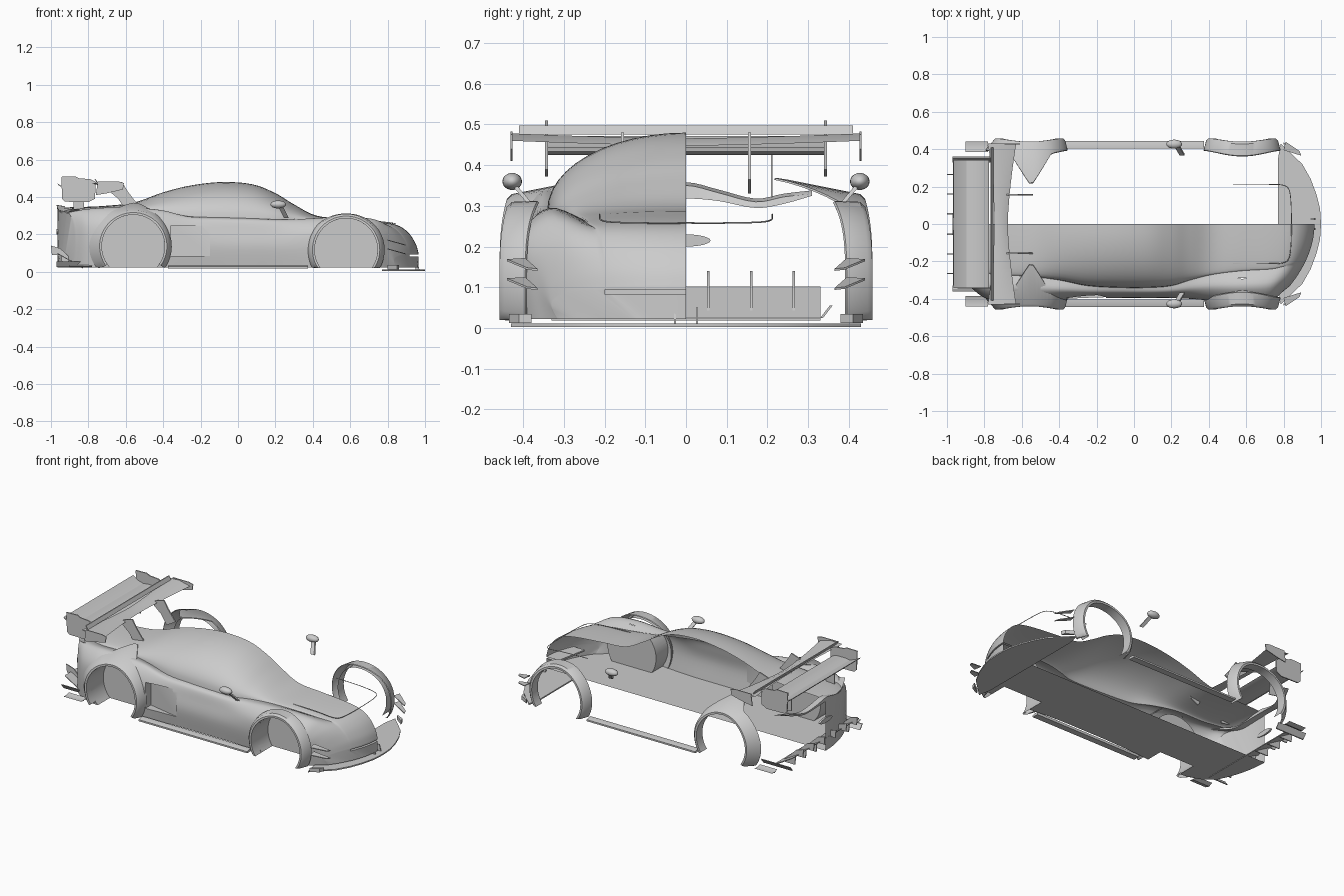
import bpy, bmesh, math
from mathutils import Vector

if "Cube" in bpy.data.objects:
    bpy.data.objects.remove(bpy.data.objects["Cube"])

def finish(name, bm, angle=35):
    bmesh.ops.recalc_face_normals(bm, faces=bm.faces[:])
    me = bpy.data.meshes.new(name)
    bm.to_mesh(me)
    bm.free()
    ob = bpy.data.objects.new(name, me)
    bpy.context.collection.objects.link(ob)
    smooth(ob, angle)
    return ob

def smooth(ob, angle=35):
    bpy.ops.object.select_all(action='DESELECT')
    ob.select_set(True)
    bpy.context.view_layer.objects.active = ob
    bpy.ops.object.shade_smooth_by_angle(angle=math.radians(angle))

AX = {'x': lambda p, q, t: (t, p, q), 'y': lambda p, q, t: (p, t, q), 'z': lambda p, q, t: (p, q, t)}

def add_prism(bm, pts, axis, a, b, warp=None, sides=(1,)):
    """Extrude a 2D outline along an axis; sides repeats it mirrored in y."""
    for s in sides:
        rings = []
        for t in (a, b):
            ring = []
            for p, q in pts:
                v = Vector(AX[axis](p, q, t))
                if warp:
                    v = warp(v)
                ring.append(bm.verts.new((v.x, v.y * s, v.z)))
            rings.append(ring)
        n = len(pts)
        bm.faces.new(rings[0])
        bm.faces.new(rings[1])
        for i in range(n):
            j = (i + 1) % n
            bm.faces.new((rings[0][i], rings[0][j], rings[1][j], rings[1][i]))

def prism(name, *args, **kw):
    bm = bmesh.new()
    add_prism(bm, *args, **kw)
    return finish(name, bm)

def add_grid(bm, rows, closed=False):
    vs = [[bm.verts.new(p) for p in r] for r in rows]
    for r0, r1 in zip(vs, vs[1:]):
        n = len(r0)
        for i in range(n if closed else n - 1):
            j = (i + 1) % n
            bm.faces.new((r0[i], r0[j], r1[j], r1[i]))
    return vs

def spline(pts, k):
    """Catmull-Rom through tuples of any size."""
    P = [pts[0]] + list(pts) + [pts[-1]]
    out = []
    for i in range(1, len(P) - 2):
        for j in range(k):
            t = j / k
            out.append(tuple(0.5 * (2 * b + (c - a) * t + (2 * a - 5 * b + 4 * c - d) * t * t
                       + (3 * b - a - 3 * c + d) * t ** 3) for a, b, c, d in zip(*P[i - 1:i + 3])))
    return out + [tuple(pts[-1])]

BOTH = (1, -1)

# Body half shell: x, centre height, cabin half width, belt height, shoulder height, half width
stations = [(-.965, .33, .24, .315, .305, .34), (-.9, .345, .25, .325, .325, .39),
            (-.75, .35, .27, .325, .34, .42), (-.56, .37, .28, .33, .34, .425),
            (-.4, .425, .30, .315, .325, .41), (-.25, .462, .33, .295, .285, .40),
            (-.08, .48, .34, .29, .275, .395), (.08, .467, .34, .285, .272, .395),
            (.2, .42, .33, .28, .27, .395), (.3, .36, .30, .28, .275, .40),
            (.42, .30, .27, .275, .285, .41), (.58, .285, .25, .265, .295, .42),
            (.75, .27, .24, .255, .28, .415), (.85, .25, .22, .24, .24, .39),
            (.91, .21, .21, .2, .195, .36), (.95, .15, .2, .145, .135, .34), (.965, .1, .2, .095, .09, .33)]
Z0 = .022

def bow(x, y):
    if x > .6:
        return x - 1.2 * ((x - .6) / .365) ** 2 * y * y
    if x < -.7:
        return x - .8 * (-.7 - x) / .265 * -y * y
    return x

def section(x, zc, yb, zb, zs, w):
    top = [(yb * math.sin(t), zb + (zc - zb) * math.cos(t)) for t in (i * math.pi / 24 for i in range(12))]
    h = zs - Z0
    top += spline([(yb, zb), ((yb + w) / 2, zs), (w - .012, Z0 + .78 * h), (w, Z0 + .45 * h), (w - .015, Z0)], 5)
    n = len(top) - 1
    ring = top + [((w - .015) * i / n, Z0) for i in range(n - 1, -1, -1)]
    return [(bow(x, y), -y, z) for y, z in ring]

bm = bmesh.new()
vs = add_grid(bm, [section(*s) for s in spline(stations, 5)], True)
for ring in (vs[0], vs[-1]):
    m = len(ring)
    n = (m - 1) // 2
    for i in range(n):
        loop = [ring[i], ring[i + 1], ring[m - 2 - i], ring[m - 1 - i]]
        bm.faces.new(list(dict.fromkeys(loop)))
body = finish("body_shell", bm)

# Wheel wells, side vent and nose slot are cut from the closed half, then the centre plane is opened
ARCHES = {"front": (.578, .118, .168), "rear": (-.56, .137, .168)}
cutters = []
for k, (cx, cz, r) in ARCHES.items():
    c = [(cx + r * math.cos(a), cz + r * math.sin(a)) for a in (i * math.tau / 56 for i in range(56))]
    cutters.append(prism(k + "_well_cutter", c, 'y', -.6, -.29))
cutters.append(prism("vent_cutter", [(-.15, -.39), (-.36, -.345), (-.36, -.5), (-.15, -.5)], 'z', .085, .245))
cutters.append(prism("slot_cutter", [(.9, .1), (1.1, .1), (1.1, -.2), (.84, -.2)], 'z', .083, .093))
for c in cutters:
    c.hide_render = True
    m = body.modifiers.new("cut", 'BOOLEAN')
    m.operation, m.solver, m.object = 'DIFFERENCE', 'EXACT', c
me = bpy.data.meshes.new_from_object(body.evaluated_get(bpy.context.evaluated_depsgraph_get()))
body.modifiers.clear()
bm = bmesh.new()
bm.from_mesh(me)
bmesh.ops.delete(bm, geom=[f for f in bm.faces if all(v.co.y > -1e-4 for v in f.verts)], context='FACES')
bm.to_mesh(body.data)
bm.free()
for c in cutters:
    bpy.data.objects.remove(c)
smooth(body)

# Wide wheel-arch flares on both sides; the rear pair sweeps inward over the haunch
for k, (cx, cz, r) in ARCHES.items():
    bm = bmesh.new()
    for s in BOTH:
        rows = []
        for i in range(45):
            a = math.radians(-35 + 250 * i / 44)
            up = max(0, math.sin(a)) ** 3
            yo = .458 - .018 * up
            ro, yi, lift = r + .038 - .012 * up, .395 - .03 * up, 0
            if k == "rear":
                ro += .03 * max(0, -math.cos(a)) ** 2 + .02 * up
                spike = max(0, 1 - abs(cx + ro * math.cos(a) + .55) / .11)
                yi -= .16 * spike
                lift = .02 * spike
            prof = [(r, yo - .06), (r, yo), (r + .012, yo), (r + .024, yo - .012), (ro, yi), (ro - .004, yi - .004)]
            rows.append([(cx + q * math.cos(a), s * y, max(.02, cz + q * math.sin(a) + (lift if j > 3 else 0)))
                         for j, (q, y) in enumerate(prof)])
        add_grid(bm, rows)
    finish(k + "_flares", bm, 40)

# Front splitter, its supports and the dive planes
half = [(1.0, 0), (.995, .08), (.975, .16), (.945, .24), (.9, .32), (.805, .41), (.785, .43), (.77, .35)]
prism("front_splitter", half + [(x, -y) for x, y in half[:0:-1]], 'z', .003, .011)
bm = bmesh.new()
for y in (-.027, .027):
    add_prism(bm, [(.95, .01), (.97, .01), (.96, .05), (.945, .05)], 'y', y - .003, y + .003)
finish("splitter_supports", bm)
bm = bmesh.new()
for z in (.155, .108):
    add_prism(bm, [(.80, .395), (.895, .365), (.885, .39), (.81, .44)], 'z', z - .002, z + .003,
              warp=lambda v: Vector((v.x, v.y, v.z - .28 * (v.x - .85))), sides=BOTH)
add_prism(bm, [(.80, .425), (.86, .38), (.85, .41), (.8, .435)], 'z', .012, .035, sides=BOTH)
finish("dive_planes", bm)

# Side skirts
prism("side_skirts", [(.405, .018), (.445, .018), (.445, .028), (.425, .034), (.405, .034)], 'x', -.375, .375, sides=BOTH)

# Hood seam line as a thin tube
cu = bpy.data.curves.new("hood_seam", 'CURVE')
cu.dimensions, cu.bevel_depth, cu.bevel_resolution = '3D', .002, 1
path = spline([(.53, .212, .279), (.7, .212, .274), (.795, .208, .265), (.83, .18, .26), (.84, .1, .258), (.842, 0, .258)], 5)
path += [(x, -y, z) for x, y, z in path[-2::-1]]
sp = cu.splines.new('POLY')
sp.points.add(len(path) - 1)
for p, c in zip(sp.points, path):
    p.co = (*c, 1)
bpy.context.collection.objects.link(bpy.data.objects.new("hood_seam", cu))

# Door mirrors: rounded housing on a slanted stalk
for s, side in ((1, "left"), (-1, "right")):
    bpy.ops.mesh.primitive_uv_sphere_add(segments=20, ring_count=12, radius=1, location=(.215, s * .427, .36))
    ob = bpy.context.object
    ob.name = side + "_mirror"
    ob.scale = (.042, .024, .021)
    smooth(ob, 60)
prism("mirror_stalks", [(.415, .35), (.423, .345), (.375, .288), (.367, .293)], 'x', .215, .24,
      warp=lambda v: Vector((v.x + (.35 - v.z) * .5, v.y, v.z)), sides=BOTH)

# Forward wing: wide blade tapering to the centre, raised lip, end plates and pylons
bm = bmesh.new()
rows = []
for i in range(21):
    y = -.43 + .86 * i / 20
    e = (abs(y) / .43) ** 1.5
    x0, x1, z = -.745 - .035 * e, -.675 + .045 * e, .468 - .012 * (1 - e)
    rows.append([(x0, y, z + .006), ((x0 + x1) / 2, y, z + .01), (x1, y, z - .008), ((x0 + x1) / 2, y, z - .004)])
vs = add_grid(bm, rows, True)
bm.faces.new(vs[0])
bm.faces.new(vs[-1])
finish("forward_wing", bm)
prism("wing_lip", [(-.755, .475), (-.75, .475), (-.762, .497), (-.768, .497)], 'y', -.41, .41)
prism("forward_end_plates", [(-.76, .41), (-.70, .42), (-.615, .44), (-.61, .475), (-.64, .483), (-.75, .483)],
      'y', .426, .431, sides=BOTH)
prism("forward_pylons", [(-.68, .46), (-.62, .48), (-.59, .43), (-.54, .365), (-.6, .33), (-.64, .39), (-.7, .44)],
      'y', .152, .160, sides=BOTH)

# Rear wing: two elements between tall end plates
bm = bmesh.new()
add_prism(bm, [(-.775, .434), (-.80, .444), (-.86, .445), (-.91, .438), (-.86, .429), (-.80, .425)], 'y', -.343, .343)
add_prism(bm, [(-.895, .441), (-.93, .452), (-.965, .472), (-.962, .465), (-.93, .443)], 'y', -.343, .343)
finish("rear_wing", bm)
prism("rear_end_plates", [(-.94, .39), (-.925, .375), (-.80, .372), (-.765, .39), (-.76, .48), (-.79, .495),
                          (-.85, .50), (-.87, .51), (-.945, .508)], 'y', .339, .346, sides=BOTH)
prism("rear_pylons", [(-.83, .43), (-.88, .43), (-.88, .33), (-.82, .32)], 'y', .209, .213, sides=BOTH)

# Upturned tail lip following the rounded tail
bm = bmesh.new()
rows = []
for y, z0, z1 in spline([(-.31, .325, .338), (-.24, .305, .33), (-.17, .295, .318), (-.08, .312, .34), (0, .318, .358),
                         (.08, .312, .34), (.17, .295, .318), (.24, .305, .33), (.31, .325, .338)], 4):
    x = -.965 + .9 * y * y
    rows.append([(x + .05, y, z0), (x, y, z0 + .01), (x - .005, y, z1), (x + .04, y, z1 - .008)])
add_grid(bm, rows, True)
finish("tail_lip", bm)

# Plain oval disc in the tail
prism("tail_oval", [(.06 * math.cos(a), .215 + .015 * math.sin(a)) for a in (i * math.tau / 32 for i in range(32))],
      'x', -.97, -.958)

# Diffuser ramp, fins and corner blades
prism("diffuser", [(-.83, .018), (-.965, .096), (-.967, .102), (-.83, .024)], 'y', -.33, .33)
bm = bmesh.new()
for y in (.055, .16, .265):
    add_prism(bm, [(-.85, .03), (-.94, .03), (-.945, .09), (-.995, .09), (-1.0, .14), (-.95, .125)],
              'y', y - .003, y + .003, sides=BOTH)
add_prism(bm, [(.33, .025), (.337, .025), (.36, .055), (.353, .055)], 'x', -.97, -.77, sides=BOTH)
add_prism(bm, [(.385, .035), (.41, .022), (.44, .03), (.41, .026)], 'x', -.9, -.78, sides=BOTH)
finish("diffuser_fins", bm)
